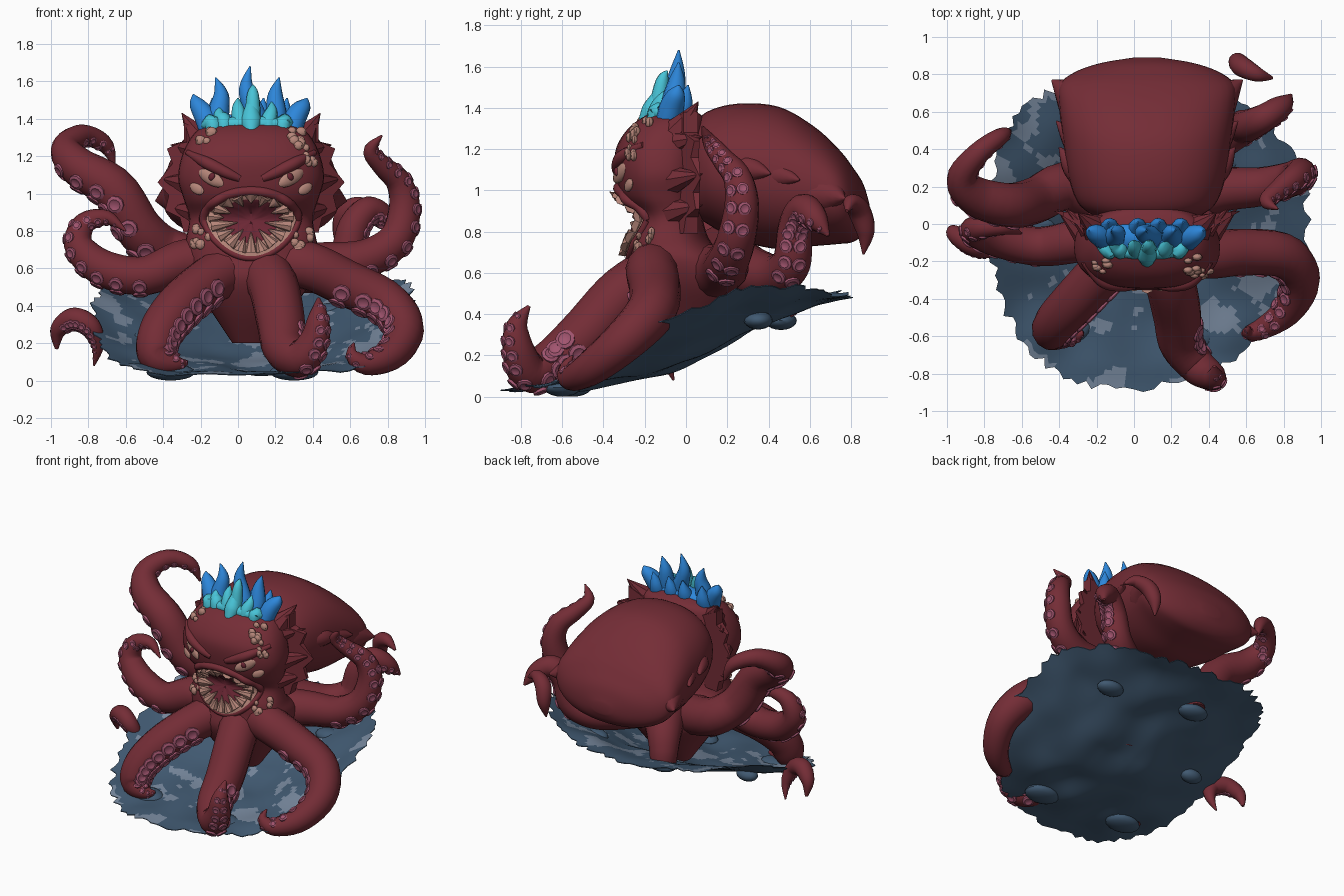
import bpy, bmesh, math, random
from mathutils import Vector, Matrix, noise

if "Cube" in bpy.data.objects:
    bpy.data.objects.remove(bpy.data.objects["Cube"])

random.seed(4)
CX = 0.07  # body centre line


def material(name, rgb):
    m = bpy.data.materials.new(name)
    m.diffuse_color = (*rgb, 1)
    m.use_nodes = True
    m.node_tree.nodes["Principled BSDF"].inputs["Base Color"].default_value = m.diffuse_color
    return m


RED = material("deep red skin", (0.175, 0.026, 0.037))
DARK = material("mouth red", (0.15, 0.02, 0.035))
TAN = material("tan teeth", (0.46, 0.235, 0.19))
PINK = material("sucker pink", (0.36, 0.09, 0.16))
BLUE = material("flame blue", (0.026, 0.24, 0.70))
CYAN = material("flame cyan", (0.065, 0.55, 0.68))
SLATE = material("slate", (0.052, 0.10, 0.165))
PALE = material("pale slate", (0.18, 0.24, 0.33))


def finish(name, bm, *mats):
    bmesh.ops.recalc_face_normals(bm, faces=bm.faces)
    me = bpy.data.meshes.new(name)
    bm.to_mesh(me)
    bm.free()
    for m in mats:
        me.materials.append(m)
    ob = bpy.data.objects.new(name, me)
    bpy.context.collection.objects.link(ob)
    return ob


def spline(pts, t):
    """Smooth interpolation through tuples, t in 0..1."""
    n = len(pts) - 1
    i = min(int(t * n), n - 1)
    f = t * n - i
    a, b, c, d = (pts[max(0, min(n, i + k))] for k in (-1, 0, 1, 2))
    return [0.5 * (2 * q + (r - p) * f + (2*p - 5*q + 4*r - s) * f*f + (3*q - p - 3*r + s) * f**3)
            for p, q, r, s in zip(a, b, c, d)]


def loft(bm, rings):
    rows = [[bm.verts.new(p) for p in ring] for ring in rings]
    for a, b in zip(rows, rows[1:]):
        for i in range(len(a)):
            j = (i + 1) % len(a)
            bm.faces.new((a[i], a[j], b[j], b[i]))
    bm.faces.new(rows[0])
    bm.faces.new(rows[-1])


def tube(bm, pts, sides=14, steps=36):
    rings, side = [], None
    for k in range(steps + 1):
        t = k / steps
        s = spline(pts, t)
        p = Vector(s[:3])
        tan = (Vector(spline(pts, min(1, t + .01))[:3]) - Vector(spline(pts, max(0, t - .01))[:3])).normalized()
        side = side or tan.orthogonal()
        side = (side - tan * side.dot(tan)).normalized()
        up = tan.cross(side)
        r = max(s[3], .004)
        rings.append([p + r * (side * math.cos(a) + up * math.sin(a))
                      for a in (2 * math.pi * i / sides for i in range(sides))])
    loft(bm, rings)


def ball(bm, loc, size, rot=Matrix(), seg=12):
    bmesh.ops.create_uvsphere(bm, u_segments=seg, v_segments=max(6, seg * 2 // 3), radius=1,
                              matrix=Matrix.Translation(loc) @ rot @ Matrix.Diagonal((*size, 1)))


def spike(bm, base, tip, r, seg=8):
    base, tip = Vector(base), Vector(tip)
    d = tip - base
    m = Matrix.Translation((base + tip) / 2) @ d.to_track_quat('Z', 'Y').to_matrix().to_4x4()
    bmesh.ops.create_cone(bm, cap_ends=True, segments=seg, radius1=r, radius2=.002, depth=d.length, matrix=m)


def tentacle(name, pts, d0, d1, start=.3):
    """Tapered arm with two rows of cup suckers facing from d0 to d1."""
    bm = bmesh.new()
    tube(bm, pts)
    finish(name, bm, RED)
    bm = bmesh.new()
    t = start
    while t < .95:
        s = spline(pts, t)
        tan = (Vector(spline(pts, t + .01)[:3]) - Vector(spline(pts, t - .01)[:3])).normalized()
        d = Vector(d0).lerp(Vector(d1), t)
        d = (d - tan * d.dot(tan)).normalized()
        cross = tan.cross(d)
        for sg in (-1, 1):
            n = (d + cross * sg * .42).normalized()
            c = Vector(s[:3]) + n * s[3] * .95
            u, r = n.cross(tan).normalized(), s[3] * .39
            v = n.cross(u)
            loft(bm, [[c + n * h * r + k * r * (u * math.cos(a) + v * math.sin(a))
                       for a in (math.pi * i / 5 for i in range(10))]
                      for k, h in ((1.0, -.2), (1, .2), (.65, .34), (.4, .22))])
        t += .062
    finish(name + "_suckers", bm, PINK)


# Torso and head: rows of height, half width, front y, back y
ROWS = [(.2, .1, -.08, .08), (.38, .22, -.22, .22), (.54, .33, -.30, .31), (.66, .37, -.28, .22),
        (.75, .35, -.27, .12), (.87, .33, -.23, .08), (.97, .36, -.31, .08), (1.08, .39, -.34, .09),
        (1.2, .37, -.34, .1), (1.3, .32, -.28, .1), (1.36, .25, -.2, .08), (1.39, .12, -.12, .02)]
TABLE = [spline(ROWS, k / 60) for k in range(61)]


def skin(x, z, off=0):
    """Point on the front of the torso or head."""
    _, rx, yf, yb = min(TABLE, key=lambda r: abs(r[0] - z))
    u = min(abs(x - CX) / rx, .97)
    return Vector((x, (yf + yb) / 2 - (yb - yf) / 2 * (1 - u ** 2.4) ** (1 / 2.4) - off, z))


def oval(a, n=2.4):
    c, s = math.cos(a), math.sin(a)
    return math.copysign(abs(c) ** (2 / n), c), math.copysign(abs(s) ** (2 / n), s)


ANG = [2 * math.pi * i / 40 for i in range(40)]
bm = bmesh.new()
loft(bm, [[(CX + rx * oval(a)[0], (yf + yb) / 2 + (yb - yf) / 2 * oval(a)[1], z) for a in ANG]
          for z, rx, yf, yb in TABLE])
finish("torso_and_head", bm, RED)

# Mantle: rows of y, centre z, half width, half height
MROWS = [(.02, 1.1, .24, .2), (.1, 1.11, .36, .27), (.25, 1.09, .42, .33), (.45, 1.06, .45, .345),
         (.62, 1.02, .47, .29), (.74, .97, .47, .23), (.81, .93, .39, .18), (.86, .91, .25, .12), (.89, .89, .07, .04)]
bm = bmesh.new()
loft(bm, [[(CX + rx * oval(a, 2.2)[0], y, zc + rz * oval(a, 2.2)[1]) for a in ANG]
          for y, zc, rx, rz in (spline(MROWS, k / 40) for k in range(41))])
for sg in (-1, 1):
    for y, z, r, out in ((.36, 1.1, .08, .47), (.5, 1.07, .08, .485), (.72, .98, .13, .51)):
        tube(bm, [(CX + sg * .32, y - .12, z, r), (CX + sg * .40, y - .04, z, r * .8),
                  (CX + sg * out, y + .05, z - .02, .004)], 12, 10)
finish("mantle", bm, RED)

# Head frills, horns and brow ridges
for sg, side in ((-1, "left"), (1, "right")):
    bm = bmesh.new()
    zig = [(.2, 1.3), (.36, 1.38), (.36, 1.28), (.45, 1.24), (.42, 1.16), (.50, 1.06), (.44, .99),
           (.46, .91), (.38, .87), (.36, .79), (.2, .8)]
    # front and back skins meet at the spiky rim
    fr, bk = ([bm.verts.new((CX + sg * x, -.1 + .34 * x + d * (.5 - x) * .25, z)) for x, z in zig] for d in (-1, 1))
    bm.faces.new(fr)
    bm.faces.new(bk)
    for i in range(len(zig)):
        j = (i + 1) % len(zig)
        bm.faces.new((fr[i], fr[j], bk[j], bk[i]))
    for x, z in ((.40, 1.24), (.45, 1.06), (.41, .91)):
        spike(bm, (CX + sg * (x - .12), -.06, z - .01), (CX + sg * (x + .03), .08, z + .02), .07)
    finish(side + "_frill", bm, RED)
    bm = bmesh.new()
    spike(bm, (CX + sg * .26, -.04, 1.27), (CX + sg * .37, .06, 1.43), .09)
    tube(bm, [(*skin(CX + sg * x, z, o), r) for x, z, o, r in
              ((.06, 1.08, -.01, .02), (.14, 1.115, -.005, .03), (.24, 1.165, -.005, .032), (.34, 1.22, 0, .015))])
    finish(side + "_brow_and_horn", bm, RED)
    # Slanted eye with red iris and cheek spots
    turn = Matrix.Rotation(sg * .45, 4, 'Z') @ Matrix.Rotation(-sg * .5, 4, 'Y')
    bm = bmesh.new()
    ball(bm, skin(CX + sg * .215, 1.085), (.085, .02, .038), turn)
    ball(bm, skin(CX + sg * .29, 1.025), (.045, .014, .028), turn)
    finish(side + "_eye", bm, TAN)
    bm = bmesh.new()
    ball(bm, skin(CX + sg * .21, 1.09, .016), (.017, .012, .022), turn)
    finish(side + "_iris", bm, DARK)


# Mouth: red inside, tan gum band, lip and teeth
def mouth(a, k, off=.02):
    c, s = math.cos(a), math.sin(a)
    x = c * (1 - .2 * max(0, -s))
    return skin(CX + .24 * k * x, .855 + (.15 if s > 0 else .19) * k * s, off)


bm = bmesh.new()
rings = [[bm.verts.new(mouth(a, k)) for a in ANG] for k in (.03, .25, .5, .64, .76, 1)]
bm.faces.new(rings[0])
for k, (r, q) in enumerate(zip(rings, rings[1:])):
    for i in range(40):
        j = (i + 1) % 40
        bm.faces.new((r[i], r[j], q[j], q[i])).material_index = int(k > (3 if i < 20 else 2))
finish("mouth_inside", bm, DARK, TAN)
bm = bmesh.new()
tube(bm, [(*mouth(a, 1.05, 0), .026 if math.sin(a) > 0 else .018) for a in ANG + [0]], 10, 80)
finish("lips", bm, RED)
bm = bmesh.new()
for i in range(18):
    a = 2 * math.pi * (i + .5) / 18
    k = (.52 if i % 2 else .62) if a < math.pi else (.32 if i % 2 else .48)
    spike(bm, mouth(a, .9, .015), mouth(a, k, .04), .036, 8)
finish("teeth", bm, TAN)

# Barnacle bumps on brow and chest
bm = bmesh.new()
for x, z, n, w in ((-.17, 1.3, 8, .045), (.33, 1.29, 12, .05), (.38, 1.19, 5, .03),
                   (.34, .75, 10, .05), (-.2, .77, 9, .045)):
    for _ in range(n):
        r = random.uniform(.018, .03)
        ball(bm, skin(x + random.uniform(-w, w), z + random.uniform(-w, w), .002), (r, r * .7, r), seg=8)
finish("barnacles", bm, TAN)

# Flame crown: blue tongues behind, cyan in front
bm = bmesh.new()
for x, z, lean in ((-.24, 1.53, -.02), (-.12, 1.62, -.03), (.065, 1.68, .02), (.22, 1.62, .02), (.37, 1.51, .02)):
    b = CX + (x - CX) * .68
    tube(bm, [(b, -.1, 1.3, .055), (b + lean * 1.5, -.07, 1.40, .06), (x - lean, -.045, (1.41 + z) / 2 + .01, .042),
              (x, -.035, z, .004)], 10, 16)
ball(bm, (CX, -.07, 1.36), (.26, .085, .07), seg=20)
for x in (-.13, .02, .13, .25):
    tube(bm, [(x, -.05, 1.33, .06), (x, -.01, 1.42, .045), (x * 1.05, .01, 1.51, .004)], 10, 10)
finish("blue_flames", bm, BLUE)
bm = bmesh.new()
for x, z in ((-.17, 1.42), (-.1, 1.47), (.0, 1.51), (.08, 1.58), (.18, 1.49), (.27, 1.43)):
    b = CX + (x - CX) * .85
    tube(bm, [(b, -.155, 1.31, .035), (b, -.14, 1.38, .045), (x, -.115, z - .05, .032), (x, -.09, z, .004)], 10, 12)
ball(bm, (CX, -.15, 1.37), (.2, .04, .045), seg=16)
tube(bm, [(CX, -.13, 1.47, .03), (CX, -.16, 1.39, .055), (CX, -.2, 1.33, .035), (CX, -.23, 1.28, .004)], 12, 12)
finish("cyan_flames", bm, CYAN)

# Arms, each point is x, y, z, radius
tentacle("upper_left_arm", [(-.1, .1, .6, .14), (-.36, .2, .68, .13), (-.52, .13, .8, .125), (-.66, .1, 1.02, .12),
         (-.85, .15, 1.14, .105), (-.92, .25, 1.24, .08), (-.83, .38, 1.31, .06), (-.71, .47, 1.26, .045),
         (-.66, .5, 1.14, .006)], (-.5, -.5, -.8), (.7, -.4, -.8), .22)
tentacle("middle_left_arm", [(0, 0, .62, .14), (-.27, -.08, .64, .12), (-.5, -.12, .56, .105), (-.72, -.08, .6, .1),
         (-.85, -.04, .72, .08), (-.82, -.02, .84, .06), (-.7, -.02, .87, .04), (-.6, -.05, .8, .005)],
         (.1, -.6, -1), (-.9, -.2, -.3))
tentacle("left_hook", [(-.97, -.02, .17, .01), (-.96, -.05, .27, .045), (-.88, -.1, .33, .06), (-.79, -.13, .29, .055),
         (-.75, -.1, .19, .035), (-.77, -.06, .08, .005)], (.2, -.3, -.9), (-.8, -.4, 0))
tentacle("front_left_leg", [(0, -.1, .62, .14), (-.17, -.26, .52, .13), (-.32, -.42, .39, .125), (-.42, -.53, .25, .115),
         (-.43, -.58, .13, .1), (-.33, -.6, .09, .05), (-.27, -.58, .1, .01)], (1, -.4, -.4), (1, -.2, .2), .2)
tentacle("front_right_leg", [(.12, -.1, .62, .14), (.19, -.3, .5, .135), (.23, -.48, .31, .13), (.25, -.64, .17, .115),
         (.34, -.76, .12, .1), (.41, -.81, .22, .08), (.43, -.82, .34, .055), (.43, -.76, .44, .008)],
         (1, -.1, -.5), (.5, -1, -.1), .35)
tentacle("right_arm", [(.15, -.05, .6, .14), (.35, -.16, .62, .13), (.58, -.15, .52, .125), (.8, -.17, .41, .12),
         (.89, -.3, .27, .105), (.82, -.46, .14, .085), (.68, -.56, .09, .06), (.61, -.58, .14, .035),
         (.62, -.55, .2, .005)], (-.4, -.5, -.7), (-.8, -.4, .3), .25)
tentacle("upper_right_arm", [(.2, .1, .6, .14), (.45, .18, .62, .12), (.68, .2, .65, .105), (.84, .24, .75, .095),
         (.89, .27, .92, .085), (.86, .25, 1.06, .07), (.77, .18, 1.15, .055), (.71, .12, 1.23, .04),
         (.77, .08, 1.31, .005)], (.6, -.3, -.8), (1, -.1, .3), .25)
tentacle("rear_right_arm", [(.2, .25, .62, .14), (.42, .42, .58, .11), (.57, .51, .65, .095), (.62, .53, .82, .085),
         (.7, .57, .91, .075), (.79, .63, .86, .06), (.84, .69, .78, .008)], (.9, -.2, -.5), (.6, .1, -.8), .3)
bm = bmesh.new()
tube(bm, [(.74, .78, .9, .008), (.66, .8, .94, .04), (.58, .84, .9, .055), (.55, .87, .8, .045), (.54, .86, .69, .005)])
finish("rear_right_tip", bm, RED)
bm = bmesh.new()
tube(bm, [(.07, .1, .66, .17), (0, .25, .62, .15), (-.08, .37, .55, .12), (-.12, .43, .46, .1), (-.13, .45, .38, .09)])
finish("rear_leg", bm, RED)


# Dished, sloping rock sheet with ragged rim and pale patches
SLOPE = [(.045,), (.05,), (.09,), (.18,), (.32,), (.44,), (.5,)]


def ground(x, y):
    base = spline(SLOPE, max(0, min(1, (y + .9) / 1.8)))[0]
    dish = max(.03, .27 * (1 - ((y - .15) / .9) ** 2))
    return base + dish * x * x + .03 * noise.noise(Vector((x * 4, y * 4, 0)))


bm = bmesh.new()
N, R, layers = 140, 34, []
rim = [1 + .04 * math.sin(3 * a + 1) + random.uniform(-.03, .03) for a in (2 * math.pi * i / N for i in range(N))]
for drop in (0, .025):
    rows = []
    for k in range(1, R + 1):
        row = []
        for i in range(N):
            a, f = 2 * math.pi * i / N, k / R
            e = f * (1 + (rim[i] - 1) * f ** 6)
            c, s = oval(a, 2.25)
            x, y = .05 + .85 * e * c, -.03 + .83 * e * s
            row.append(bm.verts.new((x, y, ground(x, y) - drop * (1.2 - f))))
        rows.append(row)
    bm.faces.new(rows[0])
    for r, q in zip(rows, rows[1:]):
        for i in range(N):
            j = (i + 1) % N
            f = bm.faces.new((r[i], r[j], q[j], q[i]))
            c = f.calc_center_median()
            f.material_index = int(drop == 0 and noise.noise(Vector((c.x * 5, c.y * 5, 3)))
                                   + .4 * noise.noise(Vector((c.x * 14, c.y * 14, 1))) > .2)
    layers.append(rows[-1])
for i in range(N):
    j = (i + 1) % N
    bm.faces.new((layers[0][i], layers[0][j], layers[1][j], layers[1][i]))
finish("rock_sheet", bm, SLATE, PALE)
bm = bmesh.new()
for x, y, r in ((-.36, -.55, .13), (.3, -.6, .13), (-.13, .46, .11), (.5, .35, .1), (-.5, .0, .08)):
    ball(bm, (x, y, max(.045, ground(x, y) - .03)), (r, r * .7, .045), seg=16)
finish("rock_lumps", bm, SLATE)

for ob in bpy.data.objects:
    ob.select_set(True)
    bpy.context.view_layer.objects.active = ob
bpy.ops.object.shade_smooth_by_angle(angle=math.radians(40))
